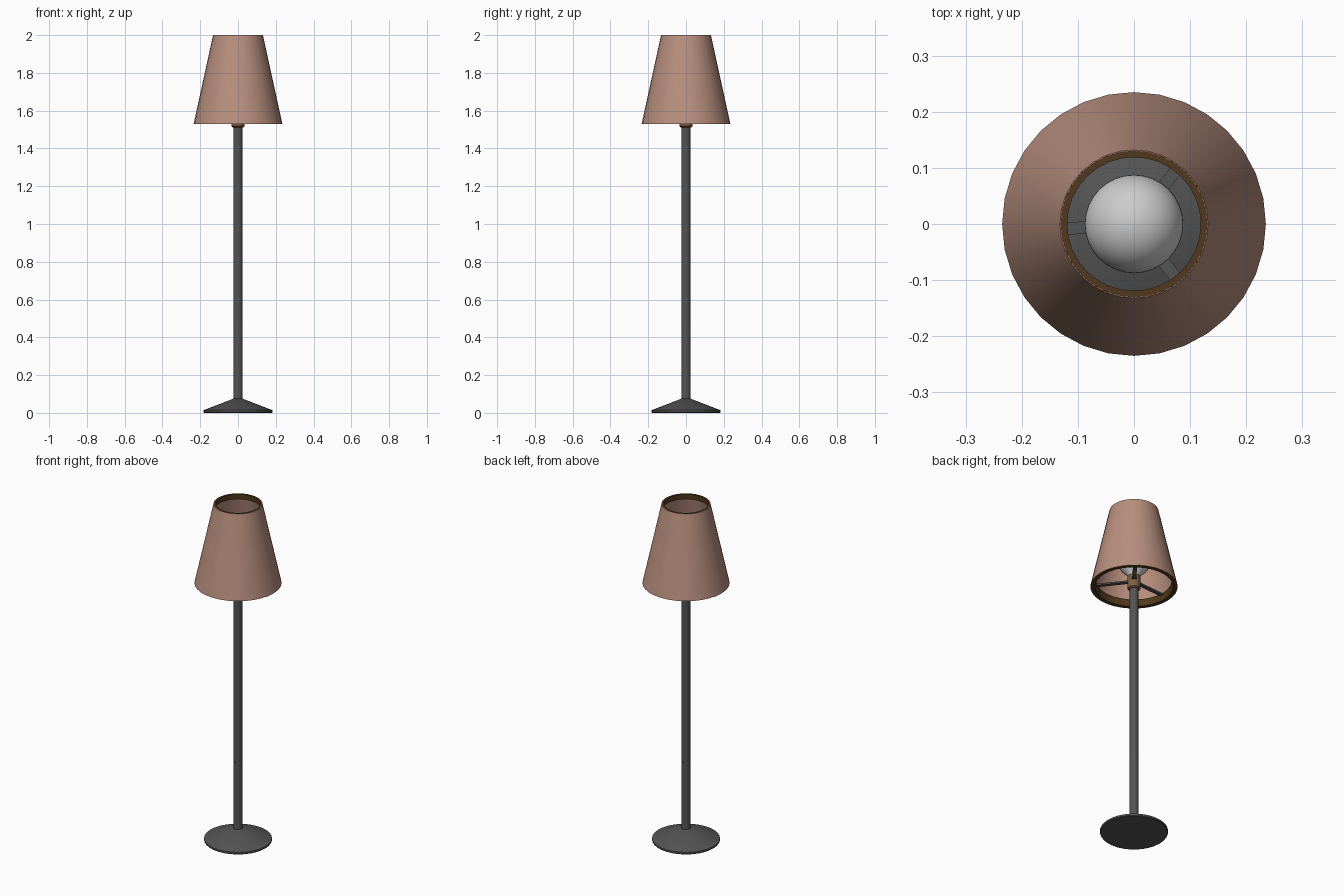
import bpy, math

if "Cube" in bpy.data.objects:
    bpy.data.objects.remove(bpy.data.objects["Cube"])


def material(name, rgb):
    m = bpy.data.materials.new(name)
    m.diffuse_color = (*rgb, 1)
    m.use_nodes = True
    m.node_tree.nodes["Principled BSDF"].inputs["Base Color"].default_value = m.diffuse_color
    return m


DARK = material("dark_metal", (0.09, 0.09, 0.09))
PINK = material("shade_fabric", (0.48, 0.275, 0.21))
BROWN = material("brown_trim", (0.085, 0.042, 0.013))
BRASS = material("socket_brown", (0.21, 0.115, 0.055))


def make(name, verts, faces, mat, smooth=True):
    me = bpy.data.meshes.new(name)
    me.from_pydata(verts, [], faces)
    ob = bpy.data.objects.new(name, me)
    bpy.context.collection.objects.link(ob)
    if mat:
        me.materials.append(mat)
    if smooth:
        bpy.ops.object.select_all(action='DESELECT')
        ob.select_set(True)
        bpy.context.view_layer.objects.active = ob
        bpy.ops.object.shade_smooth_by_angle(angle=math.radians(30))
    return ob


def lathe(name, profile, n, mat, closed=False):
    """Turn an (r, z) profile, listed bottom to top on the outside, about z."""
    verts, faces, k = [], [], len(profile)
    for r, z in profile:
        for i in range(n):
            a = math.tau * i / n
            verts.append((r * math.cos(a), r * math.sin(a), z))
    for j in range(k if closed else k - 1):
        p, q = j * n, (j + 1) % k * n
        for i in range(n):
            h = (i + 1) % n
            faces.append((p + i, p + h, q + h, q + i))
    if not closed:
        faces.append(tuple(reversed(range(n))))
        faces.append(tuple(range((k - 1) * n, k * n)))
    return make(name, verts, faces, mat)


# Base and two-stage pole
lathe("base", [(0.18, 0), (0.183, 0.004), (0.183, 0.014), (0.025, 0.075)], 32, DARK)
lathe("lower_pole", [(0.025, 0.06), (0.025, 0.47)], 16, DARK)
lathe("upper_pole", [(0.0238, 0.46), (0.0238, 1.52)], 16, DARK)

# Socket
lathe("socket", [(0.028, 1.512), (0.035, 1.518), (0.035, 1.59), (0.03, 1.6)], 16, BRASS)

# Bulb: neck flaring into a sphere
cz, rad = 1.69, 0.088
bulb = [(0.03, 1.585), (0.038, 1.605)]
for i in range(12):
    a = math.radians(-38 + 126 * i / 11)
    bulb.append((rad * math.cos(a), cz + rad * math.sin(a)))
lathe("bulb", bulb, 32, None)

# Thin tapered shade
lathe("shade", [(0.235, 1.53), (0.132, 2.0), (0.128, 2.0), (0.231, 1.53)],
      32, PINK, closed=True)

# Trim rings inside both openings
lathe("bottom_trim", [(0.233, 1.5295), (0.2245, 1.568), (0.203, 1.568), (0.211, 1.5295)],
      32, BROWN, closed=True)
lathe("top_trim", [(0.137, 1.97), (0.1305, 2.0005), (0.119, 2.0005), (0.121, 1.97)],
      32, BROWN, closed=True)

# Three flat arms carrying the shade
for i, deg in enumerate((184, 52, -52)):
    c, s = math.cos(math.radians(deg)), math.sin(math.radians(deg))
    verts = [(r * c - w * s, r * s + w * c, z)
             for r in (0.025, 0.222) for w in (-0.011, 0.011) for z in (1.558, 1.567)]
    faces = [(0, 1, 3, 2), (4, 6, 7, 5), (0, 4, 5, 1),
             (2, 3, 7, 6), (0, 2, 6, 4), (1, 5, 7, 3)]
    make(f"shade_arm_{i + 1}", verts, faces, DARK, smooth=False)
